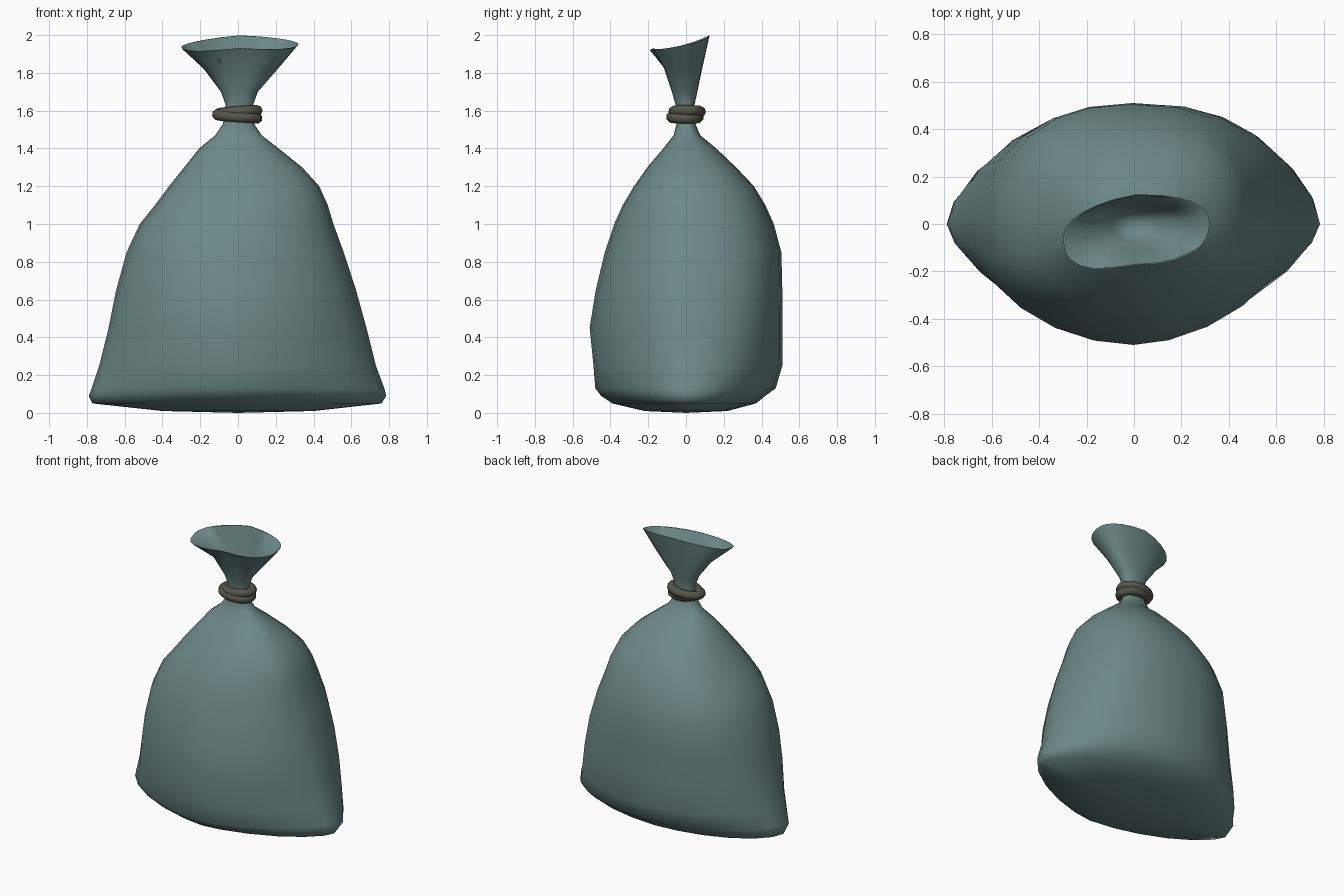
import bpy, bmesh, math

if "Cube" in bpy.data.objects:
    bpy.data.objects.remove(bpy.data.objects["Cube"])

SIDES = 24


def material(name, rgb):
    m = bpy.data.materials.new(name)
    m.diffuse_color = (*rgb, 1)
    m.use_nodes = True
    m.node_tree.nodes["Principled BSDF"].inputs["Base Color"].default_value = m.diffuse_color
    return m


def roundness(z, is_left, is_back):
    """Corner fullness: pointed tips low down, fuller higher up."""
    if is_back:
        return min(2.3, 1.75 + 0.6 * z) if is_left else min(2.5, 1.8 + 1.2 * z)
    return min(2.5, 1.5 + 0.9 * z) if is_left else min(2.2, 1.5 + 0.6 * z)


def ring_points(z, left, right, front, back, shrink=1.0):
    """Lens-like ring with four differently rounded quarters."""
    rim = z > 1.9
    cx, a = (left + right) / 2, (right - left) / 2
    pts = []
    for i in range(SIDES):
        t = 2 * math.pi * i / SIDES
        c, s = math.cos(t), math.sin(t)
        n = roundness(z, c < 0, s >= 0)
        x = cx + shrink * a * math.copysign(abs(c) ** (2 / n), c)
        y = shrink * (back if s >= 0 else front) * abs(s) ** (2 / n)
        if rim:
            # Left corner of the mouth leans forward, rim tilts up to the back
            y += 0.2 * min(x, 0)
            pts.append((x, y, z + 0.23 * y - 0.02 * abs(c)))
        else:
            pts.append((x, y, z))
    return pts


# Sack profile: z, left, right, front, back
profile = [
    (0.01, -0.4, 0.4, -0.22, 0.22),
    (0.05, -0.77, 0.76, -0.39, 0.37),
    (0.09, -0.79, 0.785, -0.45, 0.42),
    (0.13, -0.775, 0.775, -0.48, 0.475),
    (0.25, -0.735, 0.73, -0.49, 0.51),
    (0.45, -0.685, 0.68, -0.51, 0.51),
    (0.65, -0.645, 0.625, -0.478, 0.51),
    (0.85, -0.59, 0.56, -0.43, 0.505),
    (1.0, -0.52, 0.505, -0.38, 0.465),
    (1.1, -0.44, 0.475, -0.335, 0.42),
    (1.2, -0.365, 0.43, -0.275, 0.36),
    (1.3, -0.285, 0.34, -0.205, 0.265),
    (1.4, -0.205, 0.215, -0.12, 0.16),
    (1.47, -0.12, 0.125, -0.065, 0.075),
    (1.53, -0.08, 0.085, -0.05, 0.05),
    (1.63, -0.065, 0.08, -0.055, 0.045),
    (1.7, -0.09, 0.105, -0.075, 0.06),
    (1.82, -0.18, 0.21, -0.115, 0.085),
    (1.97, -0.3, 0.32, -0.175, 0.125),
]

bm = bmesh.new()
rings = [ring_points(*r) for r in profile]
# Inside of the open mouth follows the top rings, slightly smaller
rings += [ring_points(*r, shrink=0.97) for r in reversed(profile[-3:])]
loops = [[bm.verts.new(p) for p in ring] for ring in rings]
for lo, hi in zip(loops, loops[1:]):
    for i in range(SIDES):
        j = (i + 1) % SIDES
        bm.faces.new((lo[i], lo[j], hi[j], hi[i]))
# Close the base and the pinched throat
for loop, z in ((loops[0], 0), (loops[-1], 1.62)):
    tip = bm.verts.new((0, 0, z))
    for i in range(SIDES):
        bm.faces.new((loop[i], loop[(i + 1) % SIDES], tip))
bmesh.ops.recalc_face_normals(bm, faces=bm.faces)
mesh = bpy.data.meshes.new("sack")
bm.to_mesh(mesh)
bm.free()
mesh.materials.append(material("teal_cloth", (0.15, 0.25, 0.245)))
sack = bpy.data.objects.new("sack", mesh)
bpy.context.collection.objects.link(sack)

# Cord: one closed line winding twice round the neck
curve = bpy.data.curves.new("neck_cord", "CURVE")
curve.dimensions = "3D"
curve.bevel_depth = 0.03
curve.bevel_resolution = 2
spline = curve.splines.new("POLY")
COUNT = 40
spline.points.add(COUNT - 1)
for i, p in enumerate(spline.points):
    t = 4 * math.pi * i / COUNT
    w = 0.008 * math.sin(t / 2)
    p.co = ((0.1 + w) * math.cos(t), (0.07 + w) * math.sin(t),
            1.58 + 0.02 * math.cos(t / 2), 1)
spline.use_cyclic_u = True
curve.materials.append(material("cord_brown", (0.09, 0.095, 0.07)))
cord = bpy.data.objects.new("neck_cord", curve)
bpy.context.collection.objects.link(cord)
cord.select_set(True)
bpy.context.view_layer.objects.active = cord
bpy.ops.object.convert(target="MESH")

# Smooth shading
for ob in (sack, bpy.context.view_layer.objects.active):
    bpy.ops.object.select_all(action="DESELECT")
    ob.select_set(True)
    bpy.context.view_layer.objects.active = ob
    bpy.ops.object.shade_smooth_by_angle(angle=math.radians(60))
